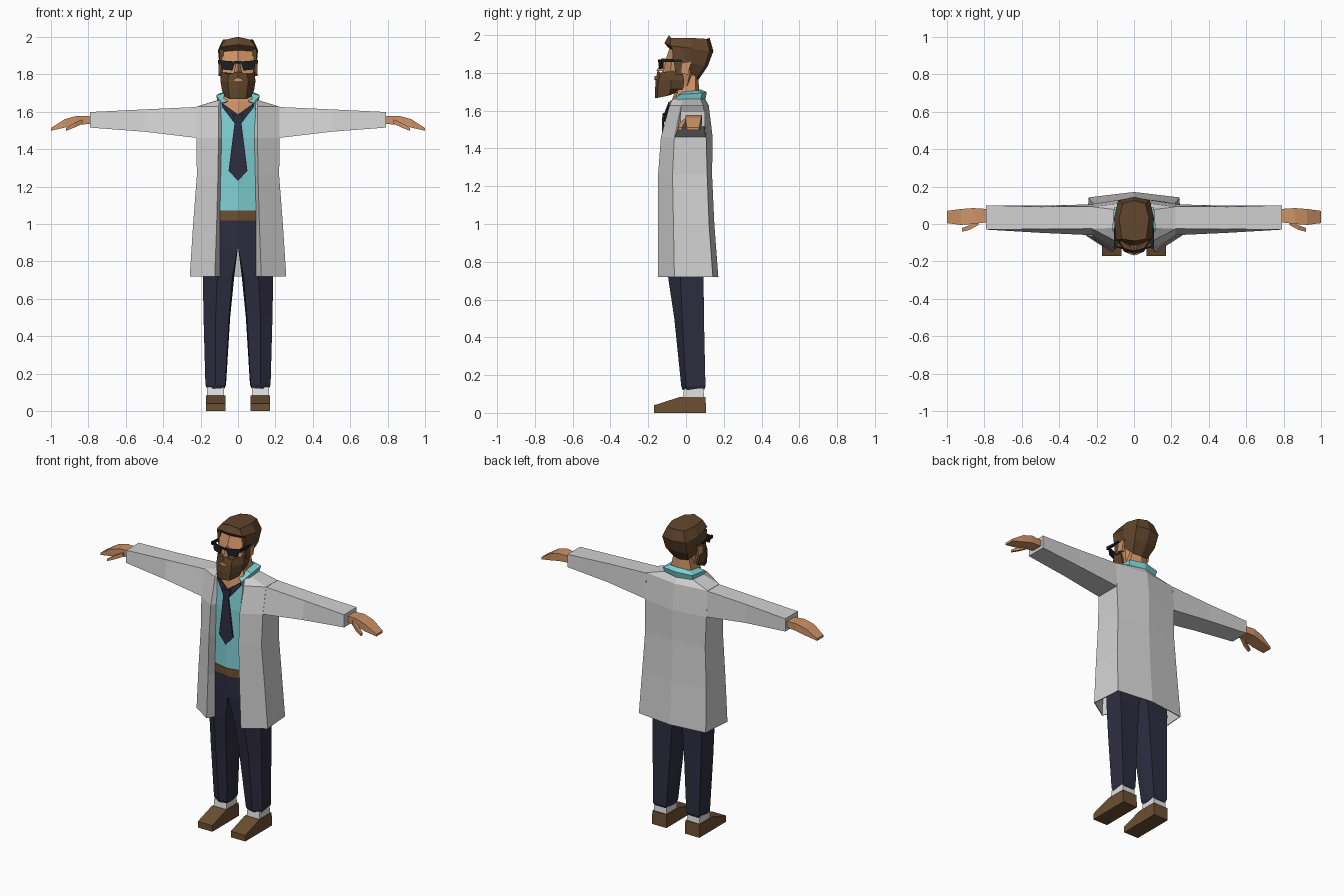
import bpy, bmesh


def material(name, r, g, b):
    m = bpy.data.materials.new(name)
    m.diffuse_color = (r, g, b, 1)
    return m


COAT = material("coat grey", .64, .64, .64)
TEAL = material("shirt teal", .21, .64, .67)
NAVY = material("navy cloth", .027, .026, .052)
SKIN = material("skin tan", .62, .29, .135)
HAIR = material("hair brown", .12, .06, .025)
LEATHER = material("leather brown", .15, .078, .032)
WHITE = material("sock white", .75, .75, .75)
DARK = material("glasses black", .012, .013, .016)


def both(half):
    """Full loop from the x >= 0 half, running front to back."""
    return half + [(-x, y, z) for x, y, z in reversed(half) if x > 0]


def level(z, *pts):
    return [(x, y, z) for x, y in pts]


def loft(name, rings, mat, closed=True, caps=True, mirror=False, thick=0):
    """Skin a list of equal-length rings."""
    bm = bmesh.new()
    rows = [[bm.verts.new(p) for p in r] for r in rings]
    n = len(rows[0])
    for a, b in zip(rows, rows[1:]):
        for i in range(n if closed else n - 1):
            j = (i + 1) % n
            bm.faces.new((a[i], a[j], b[j], b[i]))
    if caps and closed:
        bm.faces.new(rows[0])
        bm.faces.new(rows[-1])
    bmesh.ops.remove_doubles(bm, verts=bm.verts, dist=1e-5)
    bmesh.ops.recalc_face_normals(bm, faces=bm.faces)
    me = bpy.data.meshes.new(name)
    bm.to_mesh(me)
    bm.free()
    me.materials.append(mat)
    ob = bpy.data.objects.new(name, me)
    bpy.context.collection.objects.link(ob)
    if thick:
        s = ob.modifiers.new("thickness", 'SOLIDIFY')
        s.thickness, s.offset = thick, 0
    if mirror:
        ob.modifiers.new("mirror", 'MIRROR').use_mirror_merge = False
    return ob


def plate(name, pts, mat, dy=.008, mirror=False):
    """Flat piece facing the front, dy thick."""
    return loft(name, [pts, [(x, y + dy, z) for x, y, z in pts]], mat, mirror=mirror)


def slab(name, yz, x0, x1, mat):
    """Side profile extruded across x, on both sides."""
    return loft(name, [[(x, y, z) for y, z in yz] for x in (x0, x1)], mat, mirror=True)


def box_ring(x, y0, y1, z0, z1, lean=0):
    """Limb section across x; lean pulls in the upper front edge."""
    return [(x, y0, z0), (x, y1, z0), (x, y1 - lean * .3, z1), (x, y0 + lean, z1)]


# Coat body, open at the front and below
loft("coat_body", [both(r) for r in (
    level(.72, (.10, -.10), (.125, -.145), (.255, -.06), (.24, .14), (0, .168)),
    level(1.0, (.10, -.10), (.115, -.145), (.237, -.065), (.23, .12), (0, .147)),
    level(1.26, (.095, -.10), (.108, -.145), (.217, -.07), (.215, .11), (0, .135)),
    level(1.46, (.09, -.10), (.105, -.13), (.22, -.06), (.22, .105), (0, .138)),
    level(1.625, (.09, -.075), (.105, -.085), (.22, -.025), (.22, .09), (0, .118)),
    level(1.66, (.085, -.06), (.10, -.07), (.105, -.02), (.10, .075), (0, .10)))],
    COAT, closed=False, thick=.006)

# Sleeves
loft("sleeve", [box_ring(.22, -.06, .105, 1.46, 1.625, .035),
                box_ring(.50, -.047, .098, 1.493, 1.612, .02),
                box_ring(.79, -.03, .10, 1.515, 1.598)], COAT, mirror=True)

# Hands and thumbs
loft("hand", [box_ring(.78, .01, .08, 1.535, 1.575),
              box_ring(.86, 0, .085, 1.53, 1.578),
              box_ring(.925, -.005, .08, 1.515, 1.56),
              box_ring(1.0, .005, .07, 1.498, 1.512)], SKIN, mirror=True)
loft("thumb", [box_ring(.83, -.005, .025, 1.535, 1.56),
               box_ring(.875, -.03, -.005, 1.515, 1.54),
               box_ring(.92, -.042, -.022, 1.497, 1.512)], SKIN, mirror=True)

# Shirt and belt
loft("shirt", [both(r) for r in (
    level(1.06, (0, -.12), (.10, -.095), (.16, -.03), (.15, .08), (0, .10)),
    level(1.46, (0, -.12), (.10, -.095), (.17, -.03), (.15, .08), (0, .11)),
    [(0, -.106, 1.585), (.09, -.083, 1.65), (.13, 0, 1.63), (.10, .07, 1.64), (0, .085, 1.65)])],
    TEAL, caps=False)
belt = ((0, -.124), (.10, -.099), (.163, -.03), (.155, .085), (0, .105))
loft("belt", [both(level(z, *belt)) for z in (1.02, 1.072)], LEATHER)

# Collar
loft("collar", [both(r) for r in (
    [(.055, -.065, 1.655), (.078, -.02, 1.695), (.072, .06, 1.705), (0, .075, 1.71)],
    [(.083, -.088, 1.645), (.114, -.03, 1.685), (.105, .085, 1.692), (0, .107, 1.697)],
    [(.08, -.08, 1.62), (.106, -.02, 1.655), (.10, .075, 1.66), (0, .10, 1.66)])],
    TEAL, closed=False, thick=.006)

# Tie with its knot and neck band
plate("tie", both([(0, -.124, 1.585), (.03, -.12, 1.588), (.019, -.128, 1.535),
                   (.05, -.125, 1.285), (0, -.13, 1.23)]), NAVY)
plate("tie_band", [(.0, -.116, 1.585), (.085, -.093, 1.645), (.085, -.095, 1.625),
                   (.02, -.12, 1.54)], NAVY, mirror=True)

# Trousers: hips, then two legs
loft("hips", [both(r) for r in (
    level(1.02, (0, -.118), (.10, -.095), (.16, -.025), (.155, .08), (0, .10)),
    level(.88, (0, -.105), (.10, -.10), (.185, -.03), (.178, .092), (0, .10)))], NAVY)
loft("trouser_leg", [
    level(.88, (0, -.105), (.10, -.10), (.185, -.03), (.178, .092), (0, .10), (0, 0)),
    level(.72, (.03, -.085), (.11, -.095), (.188, -.03), (.18, .093), (.035, .09), (.02, 0)),
    level(.50, (.048, -.055), (.12, -.062), (.184, -.02), (.175, .095), (.05, .092), (.042, 0)),
    level(.14, (.068, -.015), (.12, -.025), (.174, 0), (.168, .103), (.072, .10), (.064, .03)),
    level(.122, (.075, -.008), (.12, -.018), (.166, .003), (.16, .096), (.08, .095), (.072, .03))],
    NAVY, mirror=True)

# Socks and shoes
slab("sock", [(-.018, .07), (-.01, .13), (.092, .13), (.097, .07)], .075, .165, WHITE)
slab("shoe", [(-.17, 0), (-.17, .04), (-.03, .085), (.103, .085), (.107, 0)], .067, .172, LEATHER)

# Neck and head
loft("neck", [both(r) for r in (
    level(1.565, (0, -.098), (.08, -.07), (.085, .05), (0, .08)),
    level(1.655, (0, -.075), (.08, -.06), (.08, .05), (0, .075)),
    level(1.79, (0, -.03), (.055, -.01), (.055, .05), (0, .063)))], SKIN)
loft("head", [both(r) for r in (
    level(1.70, (0, -.11), (.06, -.08), (.06, 0), (0, .03)),
    level(1.80, (0, -.13), (.083, -.085), (.085, .02), (0, .06)),
    level(1.86, (0, -.112), (.085, -.075), (.09, .03), (0, .09)),
    level(1.935, (0, -.085), (.078, -.06), (.09, .03), (0, .10)))], SKIN)
loft("nose", [both(r) for r in (
    level(1.81, (0, -.158), (.02, -.12)),
    level(1.865, (0, -.125), (.01, -.105)))], SKIN)
slab("ear", [(-.025, 1.80), (-.02, 1.85), (.028, 1.858), (.01, 1.79)], .085, .103, SKIN)

# Hair and sideburns
loft("hair", [both(r) for r in (
    [(0, -.09, 2.0), (.065, -.08, 1.985), (.08, .03, 1.985), (.06, .11, 1.98), (0, .125, 1.985)],
    [(0, -.115, 1.958), (.095, -.085, 1.945), (.107, .03, 1.93), (.085, .125, 1.915), (0, .145, 1.915)],
    [(0, -.088, 1.928), (.086, -.06, 1.92), (.10, .01, 1.855), (.078, .10, 1.835), (0, .115, 1.835)],
    [(0, -.07, 1.925), (.075, -.05, 1.915), (.09, .02, 1.81), (.055, .055, 1.77), (0, .067, 1.765)])],
    HAIR)
slab("sideburn", [(-.075, 1.935), (.03, 1.935), (.03, 1.855), (-.02, 1.85),
                  (-.015, 1.79), (-.055, 1.79)], .075, .10, HAIR)

# Beard and mouth
loft("beard", [both(r) for r in (
    [(0, -.15, 1.815), (.05, -.135, 1.80), (.09, -.075, 1.812), (.092, -.02, 1.81)],
    level(1.76, (0, -.162), (.055, -.145), (.093, -.08), (.09, -.01)),
    level(1.715, (0, -.163), (.05, -.15), (.086, -.08), (.075, -.015)),
    [(0, -.163, 1.667), (.045, -.15, 1.668), (.07, -.09, 1.68), (.05, -.03, 1.705)])], HAIR)
plate("mouth", both([(0, -.167, 1.783), (.032, -.158, 1.768), (0, -.168, 1.762)]), SKIN)

# Sunglasses
plate("lens", [(.014, -.147, 1.868), (.095, -.125, 1.874), (.085, -.127, 1.825),
               (.03, -.143, 1.82)], DARK, mirror=True)
plate("bridge", both([(0, -.147, 1.87), (.02, -.146, 1.87), (.02, -.146, 1.857),
                      (0, -.147, 1.857)]), DARK)
slab("glasses_arm", [(-.13, 1.858), (-.13, 1.876), (-.02, 1.87), (-.02, 1.858)], .093, .106, DARK)
